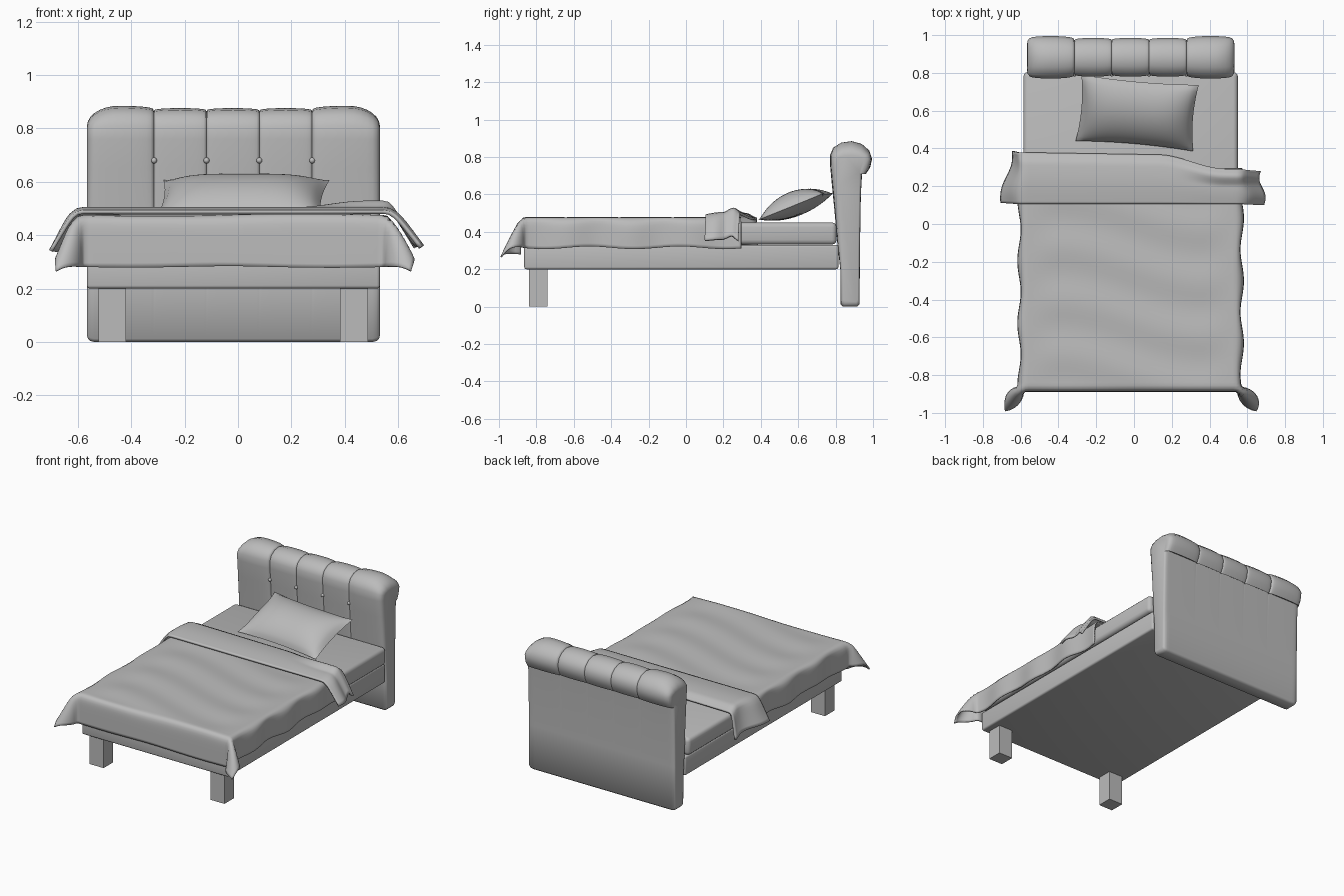
import bpy, bmesh
from math import sin, cos, pi, hypot, exp, sqrt, radians
from mathutils import Matrix, Vector

cube = bpy.data.objects.get("Cube")
if cube:
    bpy.data.objects.remove(cube, do_unlink=True)

grey = bpy.data.materials.new("plain grey")
grey.use_nodes = True
GREY = (0.5, 0.5, 0.5, 1)
grey.diffuse_color = GREY
grey.node_tree.nodes["Principled BSDF"].inputs["Base Color"].default_value = GREY

CENTRE = -0.018   # middle of the bed across its width


def smooth(a, b, t):
    t = min(max((t - a) / (b - a), 0), 1)
    return t * t * (3 - 2 * t)


def finish(name, bm, angle=40, thickness=0):
    bmesh.ops.recalc_face_normals(bm, faces=bm.faces)
    mesh = bpy.data.meshes.new(name)
    bm.to_mesh(mesh)
    bm.free()
    mesh.materials.append(grey)
    obj = bpy.data.objects.new(name, mesh)
    bpy.context.collection.objects.link(obj)
    bpy.ops.object.select_all(action='DESELECT')
    obj.select_set(True)
    bpy.context.view_layer.objects.active = obj
    bpy.ops.object.shade_smooth_by_angle(angle=radians(angle))
    if thickness:
        solid = obj.modifiers.new("cloth thickness", 'SOLIDIFY')
        solid.thickness = thickness
        solid.offset = 0
    return obj


def box(name, low, high, bevel=0):
    low, high = Vector(low), Vector(high)
    bm = bmesh.new()
    place = Matrix.Translation((low + high) / 2) @ Matrix.Diagonal((*(high - low), 1))
    bmesh.ops.create_cube(bm, size=1, matrix=place)
    if bevel:
        bmesh.ops.bevel(bm, geom=bm.edges[:], offset=bevel, segments=3,
                        profile=0.5, affect='EDGES')
    return finish(name, bm)


def sheet(bm, nu, nv, func):
    rows = [[bm.verts.new(func(i / nu, j / nv)) for j in range(nv + 1)]
            for i in range(nu + 1)]
    for a, b in zip(rows, rows[1:]):
        for j in range(nv):
            bm.faces.new((a[j], b[j], b[j + 1], a[j + 1]))
    return rows


# Frame, mattress and front legs
box("bed_frame", (-0.566, -0.865, 0.2), (0.532, 0.815, 0.33), 0.012)
box("mattress", (-0.585, -0.85, 0.332), (0.55, 0.805, 0.45), 0.025)
for side, name in ((-1, "right_leg"), (1, "left_leg")):
    x = CENTRE + side * 0.453
    box(name, (x - 0.052, -0.84, 0), (x + 0.052, -0.74, 0.205))

# Headboard: padded channels swept across the width, with a rolled top.
# Each profile point is y, z and how strongly the padding moves it.
PROFILE = [(.84, 0, 0), (.827, .012, 0), (.825, .2, 0), (.808, .35, .4),
           (.795, .5, .8), (.78, .65, 1), (.77, .76, 1), (.77, .81, 1),
           (.787, .85, 1), (.83, .877, 1), (.885, .885, 1), (.94, .87, 1),
           (.98, .835, 1), (.995, .79, 1), (.985, .745, 1), (.962, .71, 1),
           (.942, .72, .2), (.935, .6, 0), (.93, .3, 0), (.928, .012, 0),
           (.915, 0, 0)]
SEAMS = [-0.315, -0.118, 0.08, 0.278]
EDGES = [-0.566] + SEAMS + [0.532]
STEPS = 14

stations = []
for c, (x0, x1) in enumerate(zip(EDGES, EDGES[1:])):
    outer = c in (0, 4)
    for i in range(STEPS + 1):
        if c and i == 0:
            continue
        t = (1 - cos(pi * i / STEPS)) / 2
        puff = sqrt(sqrt(max(sin(pi * t), 0)))
        size = 0.78 + (0.22 if outer else 0.13) * puff
        stations.append((x0 + (x1 - x0) * t, size))

bm = bmesh.new()
rings = []
for x, size in stations:
    inside = min(x - EDGES[0], EDGES[-1] - x)
    corner = sqrt(max(1 - (1 - min(inside / 0.12, 1)) ** 2, 0))
    edge = sqrt(max(1 - (1 - min(inside / 0.025, 1)) ** 2, 0))
    ring = []
    for y, z, w in PROFILE:
        ys = 1 + (size - 1) * w
        y = 0.885 + (y - 0.885) * ys * (0.78 + 0.22 * edge)
        if z > 0.79:
            z = 0.79 + (z - 0.79) * min(size, 0.2 + 0.8 * corner)
        elif z < 0.1:
            z += 0.025 * (1 - edge)
        ring.append(bm.verts.new((x, y, z)))
    rings.append(ring)
for a, b in zip(rings, rings[1:]):
    for j in range(len(PROFILE)):
        k = (j + 1) % len(PROFILE)
        bm.faces.new((a[j], a[k], b[k], b[j]))
bm.faces.new(rings[0])
bm.faces.new(rings[-1])
finish("headboard", bm, 50)

# Buttons on the seams
for n, x in enumerate(SEAMS):
    bm = bmesh.new()
    bmesh.ops.create_uvsphere(bm, u_segments=16, v_segments=10, radius=0.011,
                              matrix=Matrix.Translation((x, 0.792, 0.68)))
    finish(f"headboard_button_{n + 1}", bm)


# Blanket hanging over three sides, with flared front corners
def blanket(u, v):
    half = 0.567
    x = (2 * u - 1) * (half + 0.165)
    y = -1.065 + 1.36 * v
    dx, dy = max(abs(x) - half, 0), max(-0.865 - y, 0)
    side = 1 if x > 0 else -1
    d = hypot(dx, dy)
    px, py = side * min(abs(x), half), max(y, -0.865)
    z = 0.472 + 0.004 * sin(22 * y + 2 * sin(4 * x)) * smooth(0, 0.2, half - abs(x))
    if d:
        flare = 1.1 * dx * dy / d ** 2
        bend = 1 - exp(-d / 0.02)
        out = 0.02 * bend + flare * d
        px += side * out * dx / d
        py -= out * dy / d
        z -= d * sqrt(1 - flare ** 2) - 0.008 * bend
        px += side * 0.009 * sin(19 * y + side) * dx / d * bend
        z += 0.007 * sin(13 * y + 2) * dx / d * bend
    return (CENTRE + px, py, z)


bm = bmesh.new()
sheet(bm, 84, 84, blanket)
finish("blanket", bm, 60, 0.008)


# Turned-down top of the blanket
def fold(u, v):
    half = 0.575
    x = (2 * u - 1) * (half + 0.18)
    over = max(abs(x) - half, 0)
    side = 1 if x > 0 else -1
    back = 0.38 - 0.025 * u - 0.07 * smooth(0.15, 0.5, x)
    y = 0.107 + (back - 0.107) * v
    spread = (0.62 if side > 0 else 0.52) - (0.1 if side > 0 else 0.35) * v
    bend = 1 - exp(-over / 0.02)
    px = side * min(abs(x), half) + side * (over * spread + 0.015 * bend)
    z = 0.487 - over * sqrt(1 - spread ** 2) + 0.008 * bend
    z += 0.012 * sin(pi * v) - 0.018 * smooth(0.8, 1, v)
    z += 0.03 * smooth(0.2, 0.5, x) * smooth(0.5, 0.85, v)
    px += side * 0.012 * sin(2 * pi * v) * bend
    return (CENTRE + px, y - 0.03 * over * side, z)


bm = bmesh.new()
sheet(bm, 70, 20, fold)
finish("blanket_fold", bm, 60, 0.014)

# Pillow leaning on the headboard, with pinched corners
bm = bmesh.new()
for height in (0.082, -0.048):
    def pillow(u, v):
        a, b = 2 * u - 1, 2 * v - 1
        x = 0.312 * a * (1 - 0.05 * (1 - b * b))
        y = 0.19 * b * (1 - 0.07 * (1 - a * a))
        puff = max((1 - a ** 4) * (1 - b * b), 0) ** 0.7
        return (x, y, height * puff)
    sheet(bm, 32, 24, pillow)
bmesh.ops.remove_doubles(bm, verts=bm.verts, dist=0.0005)
bm.transform(Matrix.Translation((0.017, 0.588, 0.535))
             @ Matrix.Rotation(radians(-5), 4, 'Z')
             @ Matrix.Rotation(radians(22), 4, 'X'))
finish("pillow", bm, 60)
